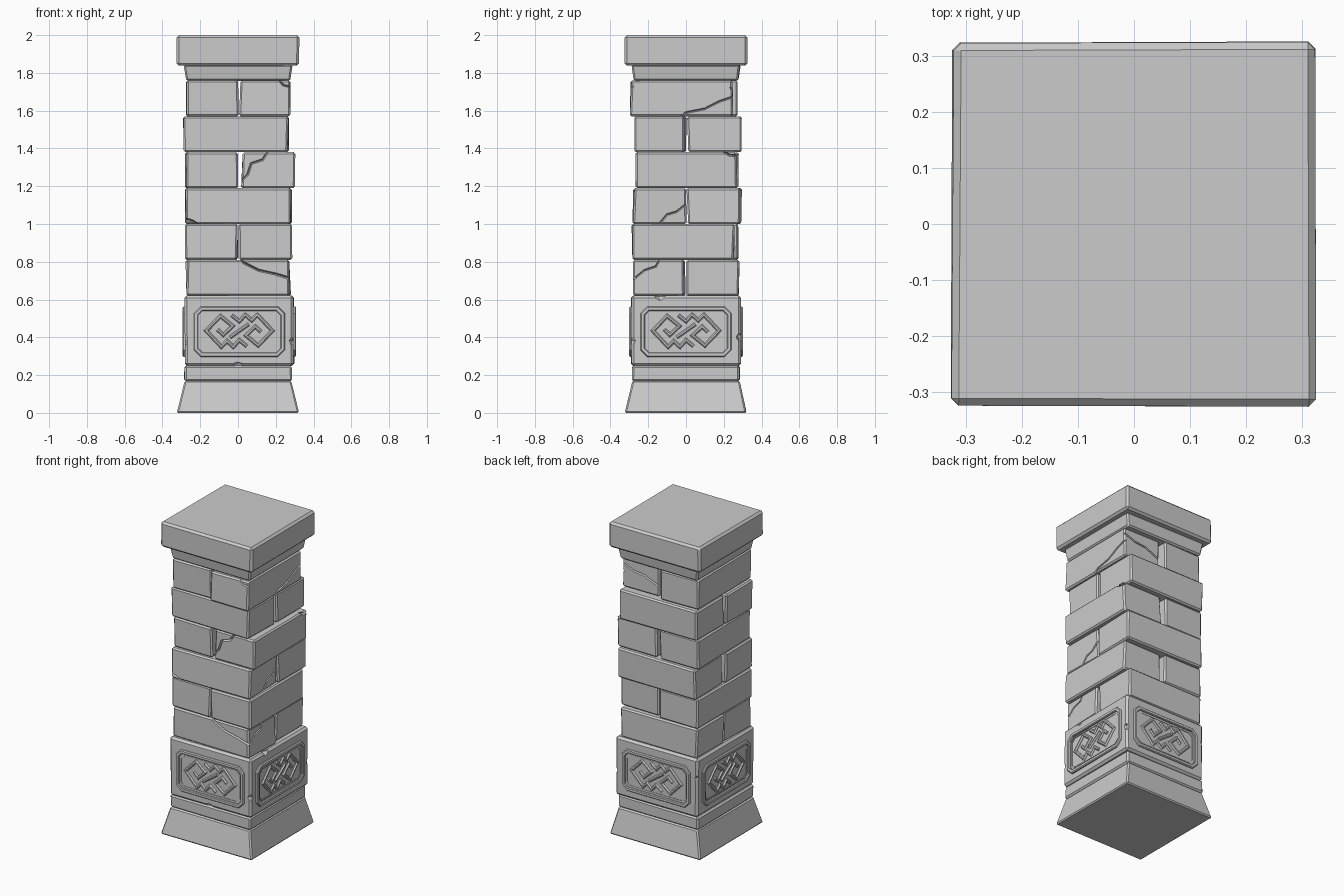
import bpy, bmesh, random
from math import radians, pi
from mathutils import Matrix, Vector

if "Cube" in bpy.data.objects:
    bpy.data.objects.remove(bpy.data.objects["Cube"])

random.seed(4)


def to_object(name, bm):
    bmesh.ops.recalc_face_normals(bm, faces=bm.faces)
    me = bpy.data.meshes.new(name)
    bm.to_mesh(me)
    bm.free()
    ob = bpy.data.objects.new(name, me)
    bpy.context.collection.objects.link(ob)
    return ob


def block(name, x, y, z, taper=(1, 1), bevel=0.01, jitter=0.003, turn=0.0):
    """Worn stone block from ranges; taper scales its bottom and top outlines."""
    c = Vector(((x[0] + x[1]) / 2, (y[0] + y[1]) / 2, 0))
    bm = bmesh.new()
    bmesh.ops.create_cube(bm, size=1)
    for v in bm.verts:
        top = v.co.z > 0
        s = taper[top]
        v.co = Vector((v.co.x * (x[1] - x[0]) * s, v.co.y * (y[1] - y[0]) * s, z[top]))
        v.co.x += random.uniform(-jitter, jitter)
        v.co.y += random.uniform(-jitter, jitter)
    bmesh.ops.bevel(bm, geom=bm.edges[:], offset=bevel, segments=1, affect='EDGES')
    bm.transform(Matrix.Translation(c) @ Matrix.Rotation(radians(turn), 4, 'Z'))
    return to_object(name, bm)


def strokes(name, side, dist, paths, profile, centre=(0, 0)):
    """Mitred strips on one side (0 front, 1 right, 2 back, 3 left).
    paths: (points, closed); profile: (sideways offset, outward height)."""
    bm = bmesh.new()
    for pts, closed in paths:
        p = [Vector(q) for q in pts]
        n, rings = len(p), []
        for i in range(n):
            a = p[i] - p[i - 1] if closed or i else p[1] - p[0]
            b = p[(i + 1) % n] - p[i] if closed or i < n - 1 else a
            na, nb = (Vector((-d.y, d.x)).normalized() for d in (a, b))
            m = (na + nb) / (1 + na.dot(nb))
            rings.append([bm.verts.new((p[i].x + m.x * s, -dist - h, p[i].y + m.y * s))
                          for s, h in profile])
        k = len(profile)
        for i in range(n if closed else n - 1):
            r, t = rings[i], rings[(i + 1) % n]
            for j in range(k):
                bm.faces.new((r[j], r[(j + 1) % k], t[(j + 1) % k], t[j]))
        if not closed:
            bm.faces.new(rings[0])
            bm.faces.new(rings[-1])
    bm.transform(Matrix.Translation((*centre, 0)) @ Matrix.Rotation(side * pi / 2, 4, 'Z'))
    return to_object(name, bm)


def cut(target, cutter):
    m = target.modifiers.new("cut", 'BOOLEAN')
    m.operation, m.solver, m.object = 'DIFFERENCE', 'EXACT', cutter
    bpy.context.view_layer.objects.active = target
    bpy.ops.object.modifier_apply(modifier=m.name)
    bpy.data.objects.remove(cutter)


def square(name, half, z, **kw):
    return block(name, (-half, half), (-half, half), z, **kw)


# Foot, neck and cap
square("plinth", 0.322, (0, 0.17), taper=(1, 0.875), bevel=0.008)
square("base_band", 0.285, (0.168, 0.25), bevel=0.01)
square("neck", 0.288, (1.758, 1.842), taper=(0.96, 1.0), bevel=0.009)
square("cap", 0.324, (1.838, 2.0), bevel=0.013)

# Carved block with broken edges
CX = 0.007
carved = block("carved_block", (CX - 0.289, CX + 0.289), (-0.289, 0.289), (0.248, 0.622), bevel=0.013)
chips = [(0.0, -0.30, 0.24, 0.036), (0.30, -0.30, 0.38, 0.035), (-0.29, -0.295, 0.37, 0.024),
         (0.305, -0.14, 0.63, 0.040), (0.305, 0.00, 0.63, 0.022), (0.305, 0.29, 0.40, 0.028),
         (-0.13, -0.295, 0.63, 0.022), (0.31, -0.10, 0.24, 0.028), (-0.285, 0.295, 0.50, 0.026)]
for x, y, z, r in chips:
    bm = bmesh.new()
    bmesh.ops.create_icosphere(bm, subdivisions=1, radius=r)
    bm.transform(Matrix.Translation((x, y, z)) @ Matrix.Rotation(x + 5 * y + z, 4, (1, 2, 3)))
    cut(carved, to_object("chip", bm))


# Frame and knot relief on all four sides
def octagon(w, h, c, zc):
    q = [(w, h - c), (w - c, h), (c - w, h), (-w, h - c), (-w, c - h), (c - w, -h), (w - c, -h), (w, c - h)]
    return [(a, b + zc) for a, b in q], True


half_knot = [(-0.04, 0.082), (0, 0.05), (0.032, 0.085), (0.065, 0.055), (0.095, 0.085), (0.175, 0),
             (0.10, -0.078), (0.035, -0.025), (0.085, 0.022), (0.115, -0.006)]
knot = [([(s * a, s * b + 0.435) for a, b in half_knot], False) for s in (1, -1)]
knot.append(([(-0.05, 0.40), (0.05, 0.47)], False))
for side, label in enumerate(("front", "right", "back", "left")):
    d = 0.287
    strokes(label + "_frame", side, d, [octagon(0.23, 0.122, 0.03, 0.43)],
            [(-0.012, -0.01), (-0.011, 0.008), (-0.006, 0.014), (0.008, 0.014), (0.012, 0.009), (0.012, -0.01)],
            (CX, 0))
    strokes(label + "_inner_line", side, d, [octagon(0.208, 0.10, 0.024, 0.43)],
            [(-0.004, -0.01), (-0.004, 0.006), (0.004, 0.006), (0.004, -0.01)], (CX, 0))
    strokes(label + "_knot", side, d, knot,
            [(-0.010, -0.01), (-0.010, 0.004), (-0.004, 0.012), (0.004, 0.012), (0.010, 0.004), (0.010, -0.01)],
            (CX, 0))

# Brick courses: ((across ranges), (along ranges)), the direction alternates
courses = [
    ((-0.277, -0.006), (0.008, 0.28), (-0.27, 0.275), (-0.275, 0.27)),
    ((-0.278, -0.003), (0.008, 0.285), (-0.275, 0.28), (-0.285, 0.255)),
    ((-0.280, -0.004), (0.010, 0.293), (-0.28, 0.275), (-0.27, 0.28)),
    ((-0.277, -0.003), (0.022, 0.300), (-0.265, 0.275), (-0.265, 0.27)),
    ((-0.270, -0.004), (0.012, 0.293), (-0.288, 0.265), (-0.28, 0.27)),
    ((-0.276, -0.003), (0.012, 0.278), (-0.275, 0.27), (-0.292, 0.248)),
]
bricks = {}
H = 0.19
for i, (low, high, along_low, along_high) in enumerate(courses):
    z = (0.62 + i * H, 0.62 + (i + 1) * H)
    for j, (across, along) in enumerate(((low, along_low), (high, along_high))):
        x, y = (along, across) if i % 2 == 0 else (across, along)
        bricks[i, j] = block(f"brick_{i + 1}_{'ab'[j]}", x, y, z, bevel=0.009,
                             jitter=0.005, turn=random.uniform(-0.6, 0.6))

# Cracks cut into bricks: course, brick, side, face distance, points
cracks = [
    (0, 0, 0, 0.277, [(0.0, 0.83), (0.03, 0.795), (0.11, 0.755), (0.2, 0.735), (0.30, 0.705)]),
    (0, 0, 1, 0.275, [(-0.30, 0.69), (-0.22, 0.755), (-0.16, 0.775), (-0.13, 0.83)]),
    (2, 0, 1, 0.275, [(-0.15, 0.99), (-0.10, 1.05), (-0.05, 1.065), (0.02, 1.12)]),
    (2, 0, 0, 0.28, [(-0.30, 1.035), (-0.24, 1.015), (-0.20, 0.99)]),
    (3, 1, 0, 0.265, [(0.0, 1.21), (0.05, 1.26), (0.07, 1.32), (0.13, 1.34), (0.17, 1.40)]),
    (3, 1, 1, 0.300, [(0.17, 1.40), (0.23, 1.365), (0.30, 1.36)]),
    (5, 1, 1, 0.278, [(-0.05, 1.55), (0.0, 1.59), (0.10, 1.61), (0.18, 1.65), (0.27, 1.68)]),
    (5, 1, 0, 0.292, [(0.20, 1.78), (0.24, 1.735), (0.30, 1.72)]),
    (5, 1, 2, 0.248, [(-0.30, 1.73), (-0.20, 1.69), (-0.12, 1.68), (0.02, 1.62)]),
]
for course, j, side, dist, pts in cracks:
    cutter = strokes("crack", side, dist, [(pts, False)],
                     [(-0.010, 0.014), (0.0, -0.018), (0.010, 0.014)])
    cut(bricks[course, j], cutter)
